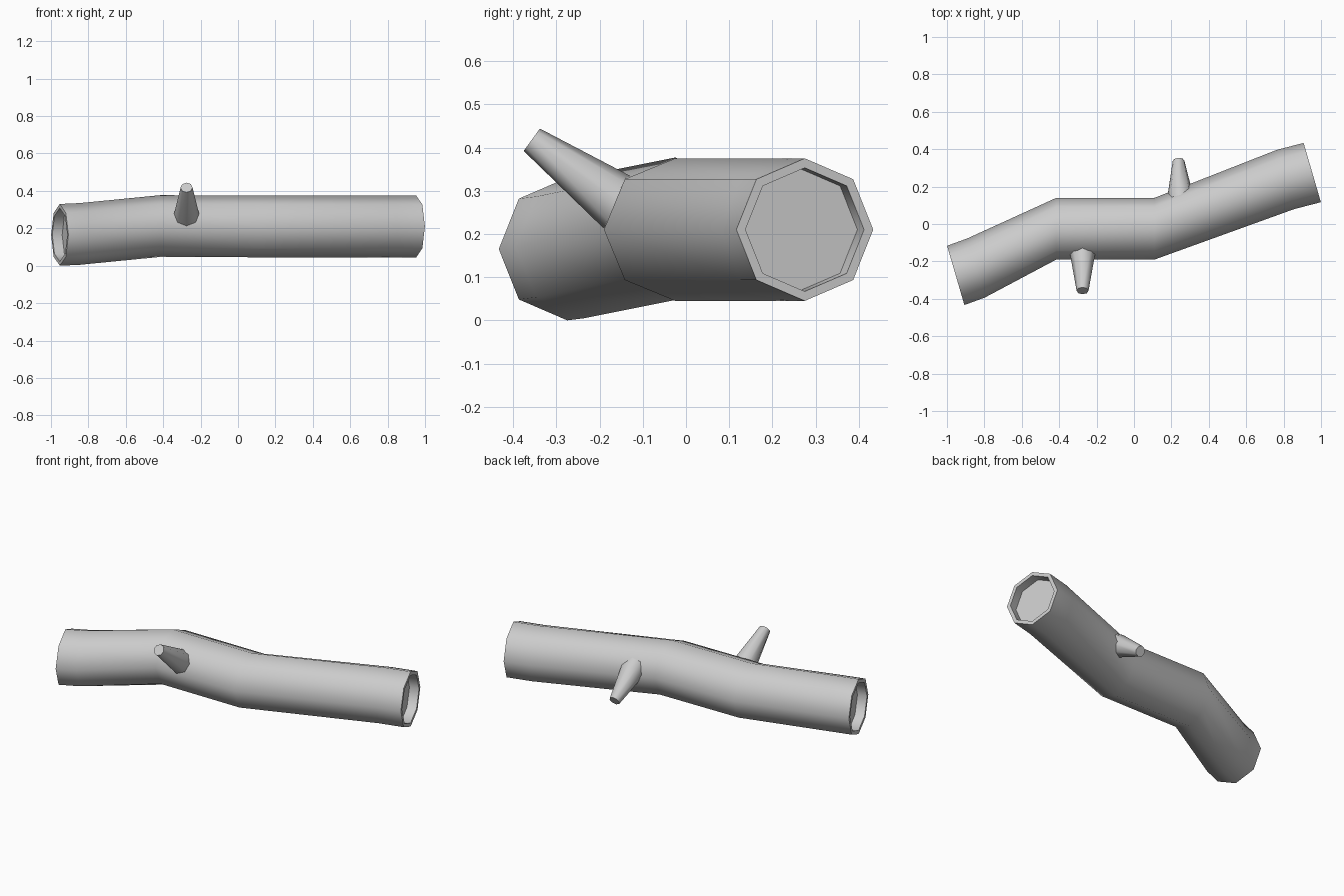
import bpy, bmesh, math
from mathutils import Vector

if "Cube" in bpy.data.objects:
    bpy.data.objects.remove(bpy.data.objects["Cube"])

SIDES = 8
UP = Vector((0, 0, 1))


def ring(bm, centre, direction, radius):
    """Octagonal ring of vertices around an axis, with one corner pointing up."""
    d = Vector(direction).normalized()
    side = UP.cross(d).normalized()
    up = d.cross(side)
    verts = []
    for i in range(SIDES):
        a = math.tau * i / SIDES
        offset = radius * (math.cos(a) * side + math.sin(a) * up)
        verts.append(bm.verts.new(Vector(centre) + offset))
    return verts


def loft(name, sections):
    """Skin a list of (centre, direction, radius) rings and cap both ends."""
    bm = bmesh.new()
    rings = [ring(bm, *s) for s in sections]
    for a, b in zip(rings, rings[1:]):
        for i in range(SIDES):
            j = (i + 1) % SIDES
            bm.faces.new((a[i], a[j], b[j], b[i]))
    bm.faces.new(rings[0][::-1])
    bm.faces.new(rings[-1])
    bmesh.ops.recalc_face_normals(bm, faces=bm.faces)
    mesh = bpy.data.meshes.new(name)
    bm.to_mesh(mesh)
    bm.free()
    obj = bpy.data.objects.new(name, mesh)
    bpy.context.collection.objects.link(obj)
    bpy.ops.object.select_all(action='DESELECT')
    obj.select_set(True)
    bpy.context.view_layer.objects.active = obj
    bpy.ops.object.shade_smooth_by_angle(angle=math.radians(62))
    return obj


# Trunk: bent hollow-ended log, with a rim and a sunken floor at each end
R, R_IN, DEPTH = 0.165, 0.143, 0.055
end_dir = Vector((0.96, 0.28, 0)).normalized()
left = Vector((-0.953, -0.275, 0.165))
right = Vector((0.953, 0.275, 0.21))
along = Vector((1, 0, 0))
loft("trunk", [
    (left + end_dir * DEPTH, end_dir, R_IN),
    (left, end_dir, R_IN),
    (left, end_dir, R),
    ((-0.844, -0.235, 0.17), end_dir, R),
    ((-0.415, -0.025, 0.212), along, R),
    ((0.11, -0.025, 0.21), along, R),
    ((0.81, 0.238, 0.21), end_dir, R),
    (right, end_dir, R),
    (right, end_dir, R_IN),
    (right - end_dir * DEPTH, end_dir, R_IN),
])


# Branch stubs: tapered, rooted inside the trunk
def branch(name, base, tip, r_base, r_tip):
    base, tip = Vector(base), Vector(tip)
    d = tip - base
    root = base - d * 0.25
    loft(name, [(root, d, r_base), (base, d, r_base), (tip, d, r_tip)])


branch("front_branch", (-0.275, -0.155, 0.272), (-0.275, -0.357, 0.418), 0.068, 0.032)
branch("back_branch", (0.247, 0.165, 0.22), (0.238, 0.338, 0.115), 0.066, 0.031)
